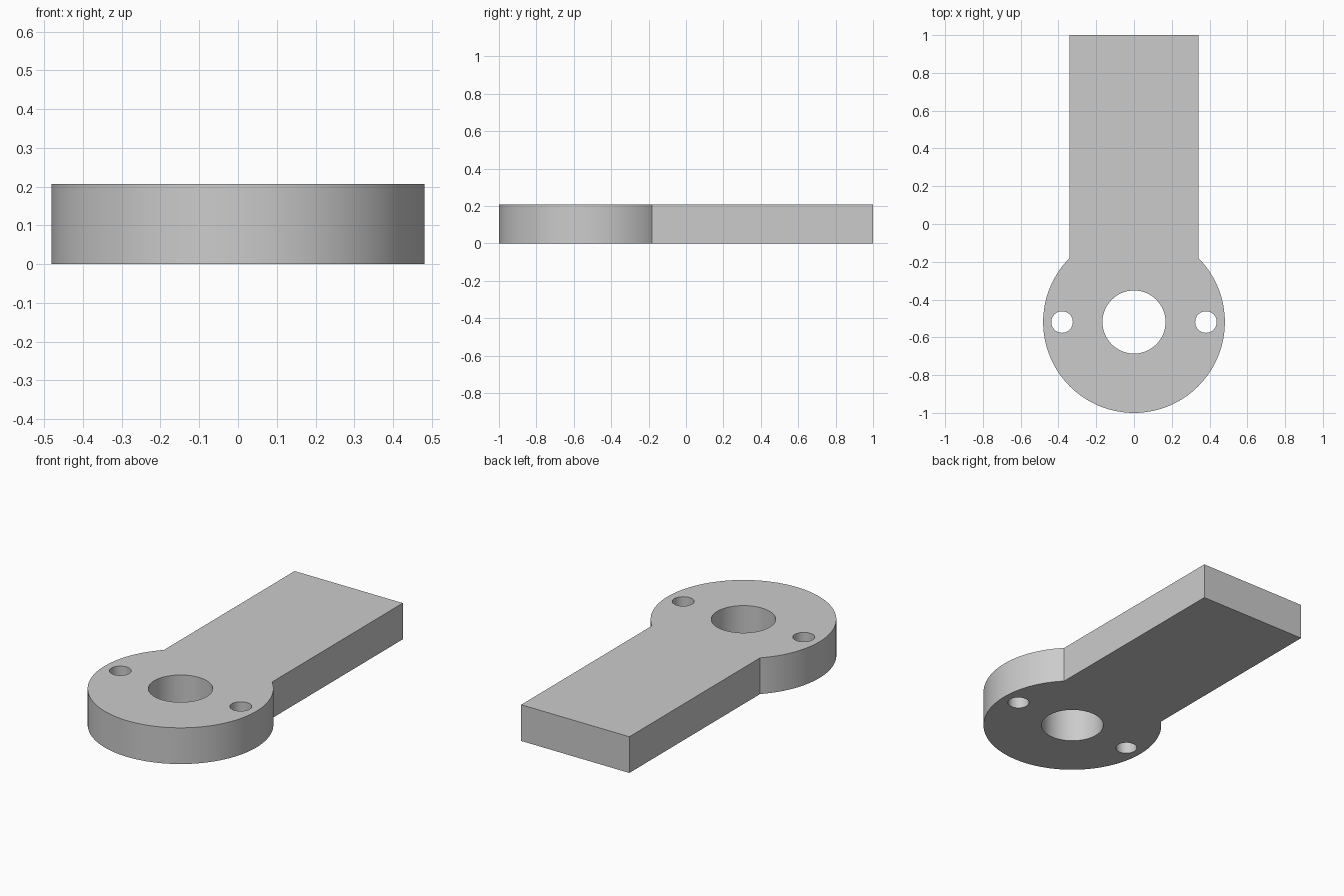
import bpy
import bmesh
from math import asin, cos, pi, sin
from mathutils import Vector

cube = bpy.data.objects.get("Cube")
if cube:
    bpy.data.objects.remove(cube, do_unlink=True)

THICKNESS = 0.207
HEAD_RADIUS = 0.481
HEAD_Y = HEAD_RADIUS - 1
ARM_HALF_WIDTH = 0.342
BORE_RADIUS = 0.167
PIN_RADIUS = 0.057
PIN_OFFSET = 0.381


def arc(x, radius, start, sweep, steps):
    """Points along an arc centred on the head's cross axis."""
    return [(x + radius * cos(start + sweep * i / steps),
             HEAD_Y + radius * sin(start + sweep * i / steps))
            for i in range(steps + 1)]


def add_loop(bm, points):
    verts = [bm.verts.new((x, y, 0)) for x, y in points]
    for a, b in zip(verts, verts[1:] + verts[:1]):
        bm.edges.new((a, b))


bm = bmesh.new()

# Outline: round head running into a straight arm
join = pi / 2 - asin(ARM_HALF_WIDTH / HEAD_RADIUS)
head = arc(0, HEAD_RADIUS, pi - join, pi + 2 * join, 96)
add_loop(bm, head + [(ARM_HALF_WIDTH, 1), (-ARM_HALF_WIDTH, 1)])

# Central bore and the two pin holes
for x, radius, steps in ((0, BORE_RADIUS, 64),
                         (-PIN_OFFSET, PIN_RADIUS, 40),
                         (PIN_OFFSET, PIN_RADIUS, 40)):
    add_loop(bm, arc(x, radius, 0, 2 * pi, steps)[:-1])

# Fill the flat profile and raise it to full thickness
bmesh.ops.triangle_fill(bm, use_beauty=True, edges=bm.edges[:], normal=Vector((0, 0, 1)))
raised = bmesh.ops.extrude_face_region(bm, geom=bm.faces[:])
bmesh.ops.translate(bm, vec=(0, 0, THICKNESS),
                    verts=[g for g in raised["geom"] if isinstance(g, bmesh.types.BMVert)])
bmesh.ops.recalc_face_normals(bm, faces=bm.faces[:])

mesh = bpy.data.meshes.new("lever_plate")
bm.to_mesh(mesh)
bm.free()
plate = bpy.data.objects.new("lever_plate", mesh)
bpy.context.collection.objects.link(plate)

# Plain grey finish
grey = bpy.data.materials.new("light_grey")
grey.use_nodes = True
colour = (0.6, 0.6, 0.6, 1)
grey.diffuse_color = colour
grey.node_tree.nodes["Principled BSDF"].inputs["Base Color"].default_value = colour
mesh.materials.append(grey)

# Smooth curved walls, crisp rims
bpy.ops.object.select_all(action="DESELECT")
plate.select_set(True)
bpy.context.view_layer.objects.active = plate
bpy.ops.object.shade_smooth_by_angle(angle=pi / 6)
